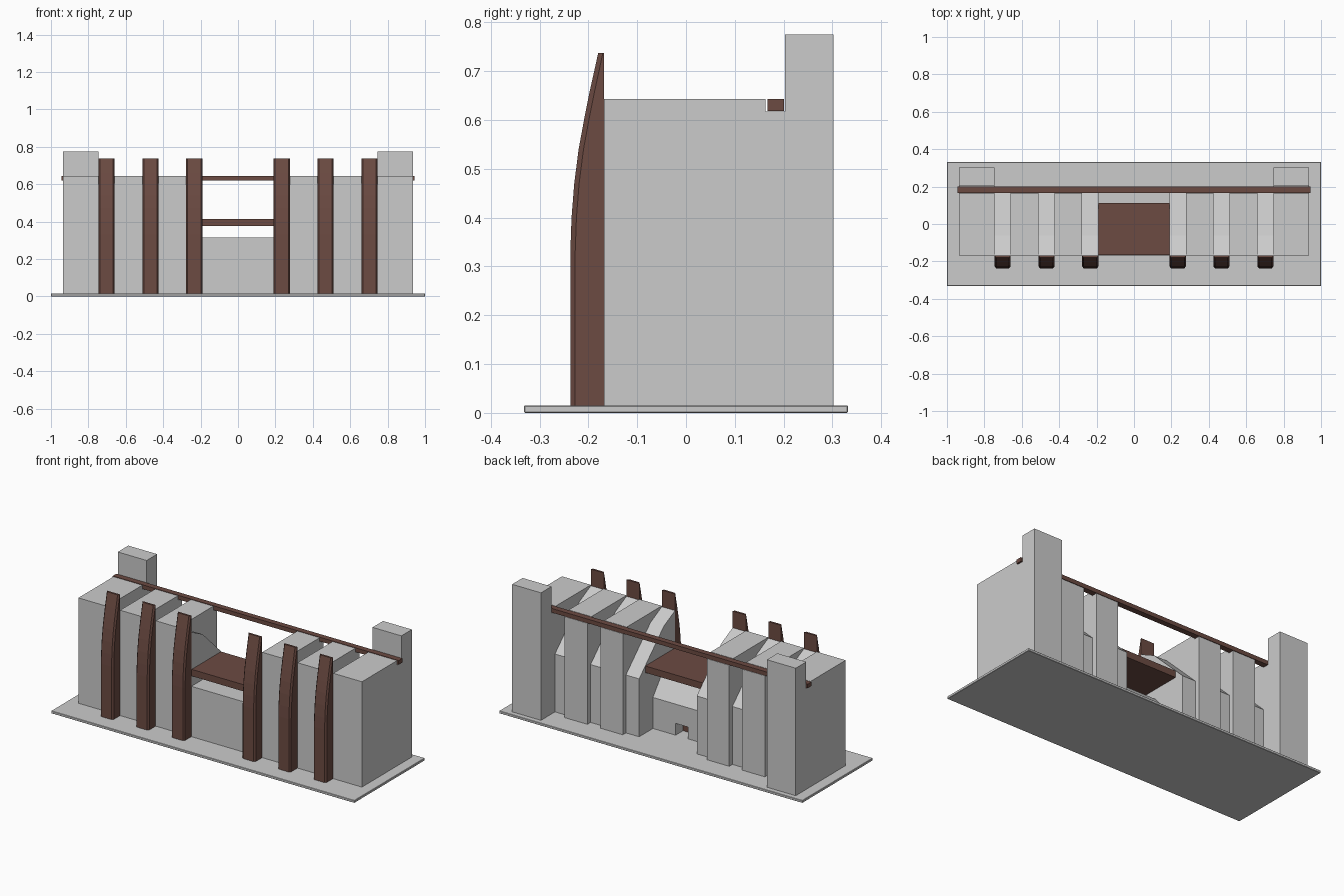
import bpy, bmesh

if "Cube" in bpy.data.objects:
    bpy.data.objects.remove(bpy.data.objects["Cube"])

brown = bpy.data.materials.new("brown_wood")
brown.diffuse_color = (0.15, 0.07, 0.055, 1)
brown.use_nodes = True
brown.node_tree.nodes["Principled BSDF"].inputs["Base Color"].default_value = brown.diffuse_color

Z0 = 0.015      # top of base plate
YF = -0.168     # front of the building
TOP = 0.643     # roof height


def finish(bm, name, mat=None):
    bmesh.ops.recalc_face_normals(bm, faces=bm.faces)
    me = bpy.data.meshes.new(name)
    bm.to_mesh(me)
    bm.free()
    ob = bpy.data.objects.new(name, me)
    bpy.context.collection.objects.link(ob)
    if mat:
        me.materials.append(mat)
    return ob


def loft(name, rings, mat=None):
    """Skin a stack of equal-sized vertex rings and cap both ends."""
    bm = bmesh.new()
    vs = [[bm.verts.new(p) for p in r] for r in rings]
    n = len(vs[0])
    for a, b in zip(vs, vs[1:]):
        for i in range(n):
            j = (i + 1) % n
            bm.faces.new((a[i], a[j], b[j], b[i]))
    bm.faces.new(vs[0])
    bm.faces.new(vs[-1])
    return finish(bm, name, mat)


def slab(name, x0, x1, profile, mat=None):
    """Extrude a side profile of (y, z) points along x."""
    return loft(name, [[(x, y, z) for y, z in profile] for x in (x0, x1)], mat)


def box(name, x0, x1, y0, y1, z0, z1, mat=None):
    return slab(name, x0, x1, [(y0, z0), (y1, z0), (y1, z1), (y0, z1)], mat)


# base plate
base = box("base_plate", -1, 1, -0.332, 0.332, 0, Z0)
bev = base.modifiers.new("edge", 'BEVEL')
bev.width, bev.segments = 0.002, 1

# side profiles
end_prof = [(YF, Z0), (0.302, Z0), (0.302, 0.775), (0.203, 0.775),
            (0.203, 0.617), (0.163, 0.617), (0.163, TOP), (YF, TOP)]
fin_prof = [(YF, Z0), (0.2, Z0), (0.2, 0.617), (0.163, 0.617), (0.163, TOP), (YF, TOP)]
buttress_prof = [(YF, Z0), (0.17, Z0), (0.17, 0.36), (-0.062, 0.585), (YF, 0.638)]
rib_curve = [(-0.237, Z0), (-0.237, 0.33), (-0.2345, 0.40), (-0.229, 0.47),
             (-0.220, 0.54), (-0.209, 0.60), (-0.197, 0.66), (-0.180, 0.737)]

buttress_spans = [(0.19, 0.277), (0.425, 0.51), (0.66, 0.745)]
fin_spans = [(0.277, 0.425), (0.51, 0.66)]


def rib(name, x0, x1):
    """Tapering front rib with chamfered front corners."""
    rings = []
    for y, z in rib_curve:
        c = min(0.01, (YF - y) * 0.8)
        rings.append([(x0, YF, z), (x0, y + c, z), (x0 + 0.008, y, z),
                      (x1 - 0.008, y, z), (x1, y + c, z), (x1, YF, z)])
    loft(name, rings, brown)


# mirrored halves
for side, s in (("left", -1), ("right", 1)):
    slab(f"end_block_{side}", s * 0.745, s * 0.935, end_prof)
    for i, (a, b) in enumerate(fin_spans):
        slab(f"wall_block_{side}_{i}", s * a, s * b, fin_prof)
    for i, (a, b) in enumerate(buttress_spans):
        slab(f"sloped_buttress_{side}_{i}", s * a, s * b, buttress_prof)
        lo, hi = sorted((s * a, s * b))
        rib(f"front_rib_{side}_{i}", lo, hi)
    # centre wall beside the niche
    slab(f"centre_wall_{side}", s * 0.04, s * 0.19,
         [(YF, Z0), (0.04, Z0), (0.04, 0.2), (-0.05, 0.315), (YF, 0.315)])

# centre wall over the niche
slab("centre_wall_niche", -0.04, 0.04,
     [(YF, Z0), (-0.035, Z0), (-0.035, 0.085), (0.04, 0.085),
      (0.04, 0.2), (-0.05, 0.315), (YF, 0.315)])
# niche door
box("niche_door", -0.04, 0.04, -0.036, -0.03, Z0, 0.085, brown)

# platform between the inner ribs
box("platform", -0.19, 0.19, YF + 0.003, 0.112, 0.375, 0.415, brown)

# long beam resting in the rear notch
box("rear_beam", -0.943, 0.943, 0.167, 0.201, 0.619, 0.6435, brown)
